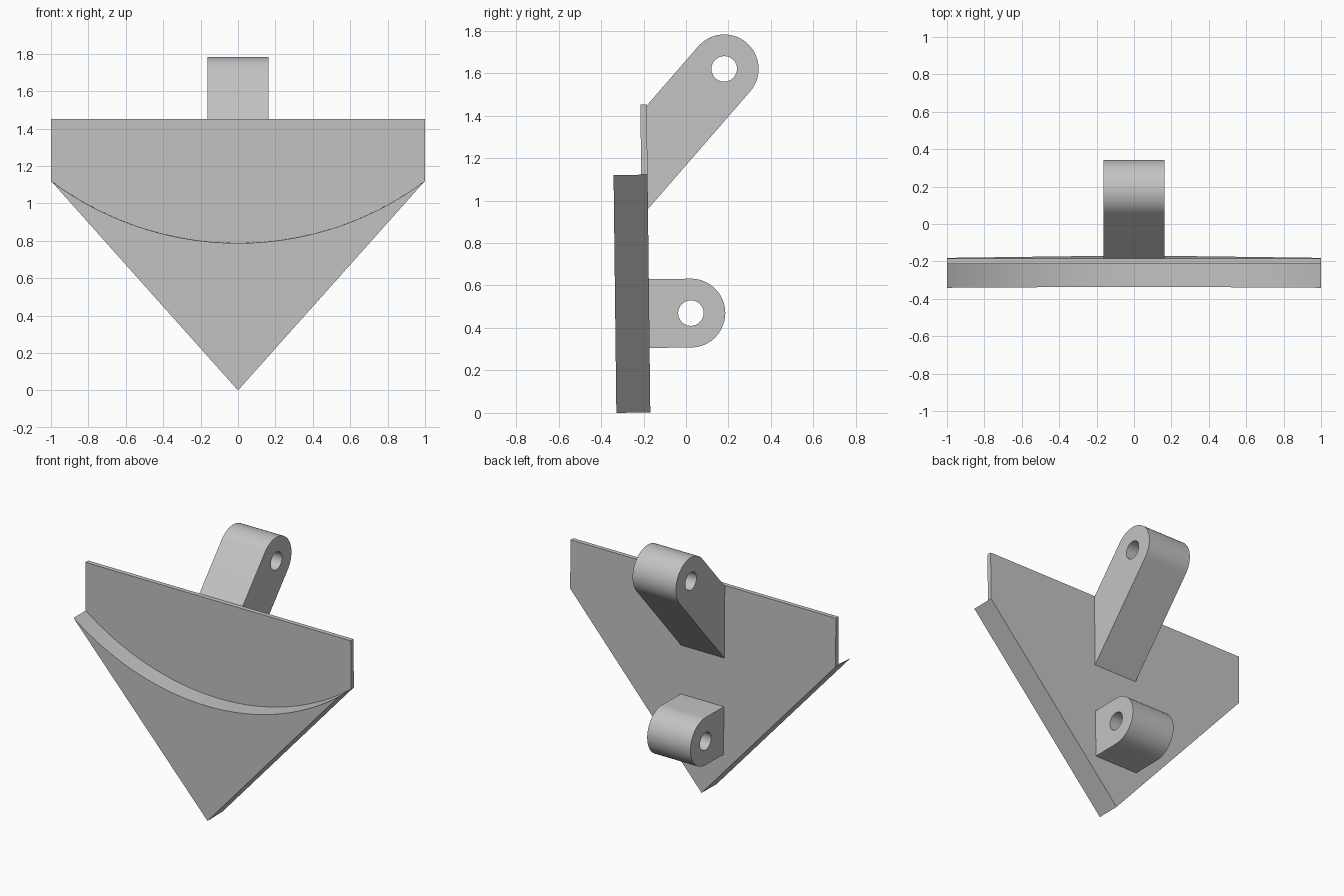
import bpy
import bmesh
from math import sin, cos, pi, radians
from mathutils import Vector, Matrix

if "Cube" in bpy.data.objects:
    bpy.data.objects.remove(bpy.data.objects["Cube"])

grey = bpy.data.materials.new("light grey")
grey.use_nodes = True
grey.diffuse_color = (0.55, 0.55, 0.55, 1)
grey.node_tree.nodes["Principled BSDF"].inputs["Base Color"].default_value = (0.55, 0.55, 0.55, 1)


def finish(bm, name):
    bmesh.ops.recalc_face_normals(bm, faces=bm.faces[:])
    mesh = bpy.data.meshes.new(name)
    bm.to_mesh(mesh)
    bm.free()
    mesh.materials.append(grey)
    obj = bpy.data.objects.new(name, mesh)
    bpy.context.collection.objects.link(obj)
    return obj


def activate(obj):
    bpy.ops.object.select_all(action='DESELECT')
    obj.select_set(True)
    bpy.context.view_layer.objects.active = obj


def smooth(obj):
    activate(obj)
    bpy.ops.object.shade_smooth_by_angle(angle=radians(30))


def prism(name, profile, half_width):
    """Extrude a (y, z) profile symmetrically along x."""
    bm = bmesh.new()
    left, right = [[bm.verts.new((x, p[0], p[1])) for p in profile]
                   for x in (half_width, -half_width)]
    bm.faces.new(left)
    bm.faces.new(right)
    for i in range(len(profile)):
        j = (i + 1) % len(profile)
        bm.faces.new((left[i], left[j], right[j], right[i]))
    return finish(bm, name)


def circle(centre, radius, start, sweep, steps):
    return [centre + radius * Vector((cos(start + sweep * i / steps),
                                      sin(start + sweep * i / steps)))
            for i in range(steps + 1)]


# Pointed plate: thick below the arc, thin sheet above it
def build_plate():
    thin, thick = -0.03, -0.16
    side, top, corner, low = 1.0, 1.45, 1.12, 0.787
    sag = corner - low
    radius = (side ** 2 + sag ** 2) / (2 * sag)
    steps = 64
    xs = [-side + 2 * side * i / steps for i in range(steps + 1)]
    arc = [(x, low + radius - (radius ** 2 - x ** 2) ** 0.5) for x in xs]

    bm = bmesh.new()

    def vert(x, y, z):
        return bm.verts.new((x, y, z))

    mid = [vert(x, thin, z) for x, z in arc]
    front = [vert(x, thick, z) for x, z in arc]
    tip_front, tip_back = vert(0, thick, 0), vert(0, 0, 0)
    top_front = [vert(s * side, thin, top) for s in (-1, 1)]
    top_back = [vert(s * side, 0, top) for s in (-1, 1)]
    corner_back = [vert(s * side, 0, corner) for s in (-1, 1)]

    bm.faces.new(mid + top_front[::-1])
    bm.faces.new(front + [tip_front])
    bm.faces.new([tip_back, corner_back[1], top_back[1], top_back[0], corner_back[0]])
    bm.faces.new(top_front + top_back[::-1])
    for i in range(steps):
        bm.faces.new((mid[i], mid[i + 1], front[i + 1], front[i]))
    for s, e in ((0, 0), (1, -1)):
        bm.faces.new((mid[e], corner_back[s], top_back[s], top_front[s]))
        bm.faces.new((tip_front, tip_back, corner_back[s], mid[e], front[e]))

    plate = finish(bm, "pointed_plate")
    # Slight backward-leaning tilt
    plate.data.transform(Matrix.Translation((0, -0.168, 0.002)) @ Matrix.Rotation(0.0117, 4, 'X'))
    smooth(plate)


# Rounded mounting lug with a cross hole, running back to the plate
def build_lug(name, centre, angle, radius, root_y):
    centre = Vector(centre)
    along = Vector((cos(angle), sin(angle)))
    profile = circle(centre, radius, angle - pi / 2, pi, 40)
    upper, lower = profile[-1], profile[0]
    for p in (upper, lower):
        profile.append(p + along * ((root_y - p.x) / along.x))
    lug = prism(name, profile, 0.163)
    cutter = prism("hole_cutter", circle(centre, 0.06, 0, 2 * pi, 40)[:-1], 0.3)
    cutter.hide_render = True

    hole = lug.modifiers.new("hole", 'BOOLEAN')
    hole.operation = 'DIFFERENCE'
    hole.solver = 'EXACT'
    hole.object = cutter
    activate(lug)
    bpy.ops.object.modifier_apply(modifier=hole.name)
    bpy.data.objects.remove(cutter)
    smooth(lug)


build_plate()
build_lug("upper_lug", (0.18, 1.62), radians(49), 0.162, -0.195)
build_lug("lower_lug", (0.023, 0.47), 0.0117, 0.162, -0.185)
